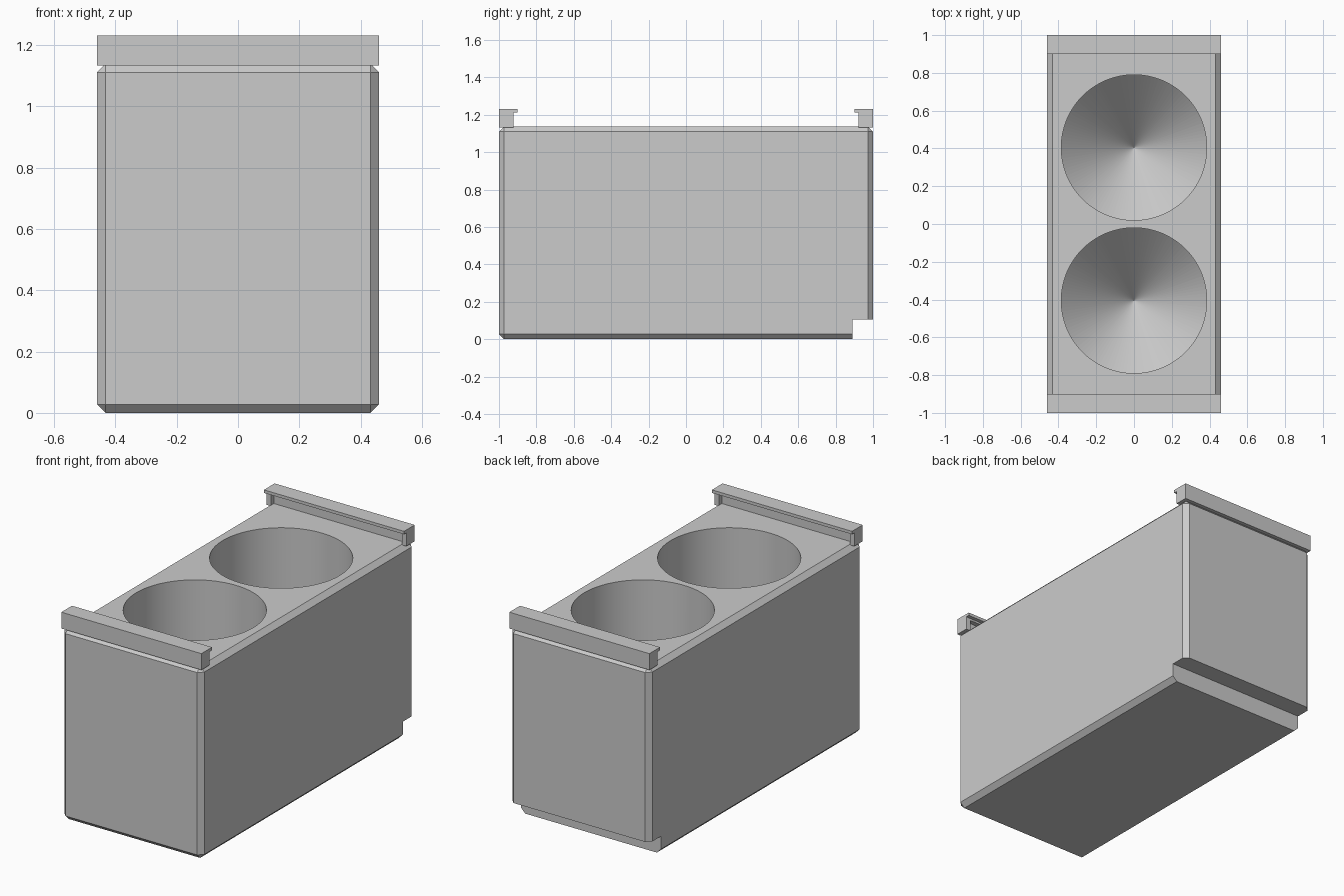
import bpy
import math

cube = bpy.data.objects.get("Cube")
if cube:
    bpy.data.objects.remove(cube, do_unlink=True)

HALF_X, TOP = 0.46, 1.138
RAIL_BASE, RAIL_TOP = 1.133, 1.23

grey = bpy.data.materials.new("plain grey")
grey.use_nodes = True
grey.diffuse_color = (0.6, 0.6, 0.6, 1)
grey.node_tree.nodes["Principled BSDF"].inputs["Base Color"].default_value = (0.6, 0.6, 0.6, 1)


def box(name, low, high):
    """Axis-aligned box between two corners."""
    bpy.ops.mesh.primitive_cube_add(size=1, location=[(a + b) / 2 for a, b in zip(low, high)])
    obj = bpy.context.object
    obj.name = name
    obj.scale = [b - a for a, b in zip(low, high)]
    bpy.ops.object.transform_apply(location=True, rotation=False, scale=True)
    obj.data.materials.append(grey)
    return obj


def apply_modifier(obj, mod):
    bpy.context.view_layer.objects.active = obj
    bpy.ops.object.modifier_apply(modifier=mod.name)


def carve(obj, cutter):
    """Subtract a cutter and remove it."""
    mod = obj.modifiers.new("carve", 'BOOLEAN')
    mod.operation = 'DIFFERENCE'
    mod.solver = 'EXACT'
    mod.object = cutter
    apply_modifier(obj, mod)
    bpy.data.objects.remove(cutter, do_unlink=True)


# Chamfered body
body = box("body", (-HALF_X, -1, 0), (HALF_X, 1, TOP))
bevel = body.modifiers.new("chamfer", 'BEVEL')
bevel.width = 0.028
bevel.segments = 1
apply_modifier(body, bevel)

# Step along the lower back edge
carve(body, box("step_cutter", (-0.6, 0.89, -0.1), (0.6, 1.2, 0.105)))

# Two round wells: straight walls ending in a conical floor
SIDES, RADIUS, WALL_BOTTOM, TIP = 128, 0.385, 0.49, 0.1
for y in (-0.405, 0.405):
    ring = [(RADIUS * math.cos(a), y + RADIUS * math.sin(a))
            for a in (2 * math.pi * i / SIDES for i in range(SIDES))]
    verts = [(px, py, z) for z in (TOP + 0.1, WALL_BOTTOM) for px, py in ring] + [(0, y, TIP)]
    faces = [tuple(range(SIDES))]
    for i in range(SIDES):
        j = (i + 1) % SIDES
        faces += [(i, i + SIDES, j + SIDES, j), (i + SIDES, 2 * SIDES, j + SIDES)]
    mesh = bpy.data.meshes.new("well_cutter")
    mesh.from_pydata(verts, [], faces)
    mesh.materials.append(grey)
    cutter = bpy.data.objects.new("well_cutter", mesh)
    bpy.context.collection.objects.link(cutter)
    carve(body, cutter)

bpy.ops.object.select_all(action='DESELECT')
body.select_set(True)
bpy.context.view_layer.objects.active = body
bpy.ops.object.shade_smooth_by_angle(angle=math.radians(30))

# Conical floors stay faceted so the tip remains crisp
for face in body.data.polygons:
    if len(face.vertices) == 3:
        face.use_smooth = False

# End rails: overhanging lip with a recess beneath it on the inner side
for name, side in (("front_rail", -1), ("back_rail", 1)):
    def span(a, b):
        return sorted((side * a, side * b))

    y0, y1 = span(0.90, 1.0)
    rail = box(name, (-HALF_X, y0, RAIL_BASE), (HALF_X, y1, RAIL_TOP))
    y0, y1 = span(0.85, 0.922)
    carve(rail, box("lip_cutter", (-0.6, y0, RAIL_BASE - 0.1), (0.6, y1, 1.212)))
    y0, y1 = span(0.85, 0.95)
    carve(rail, box("recess_cutter", (-0.43, y0, RAIL_BASE - 0.1), (0.43, y1, 1.2)))
